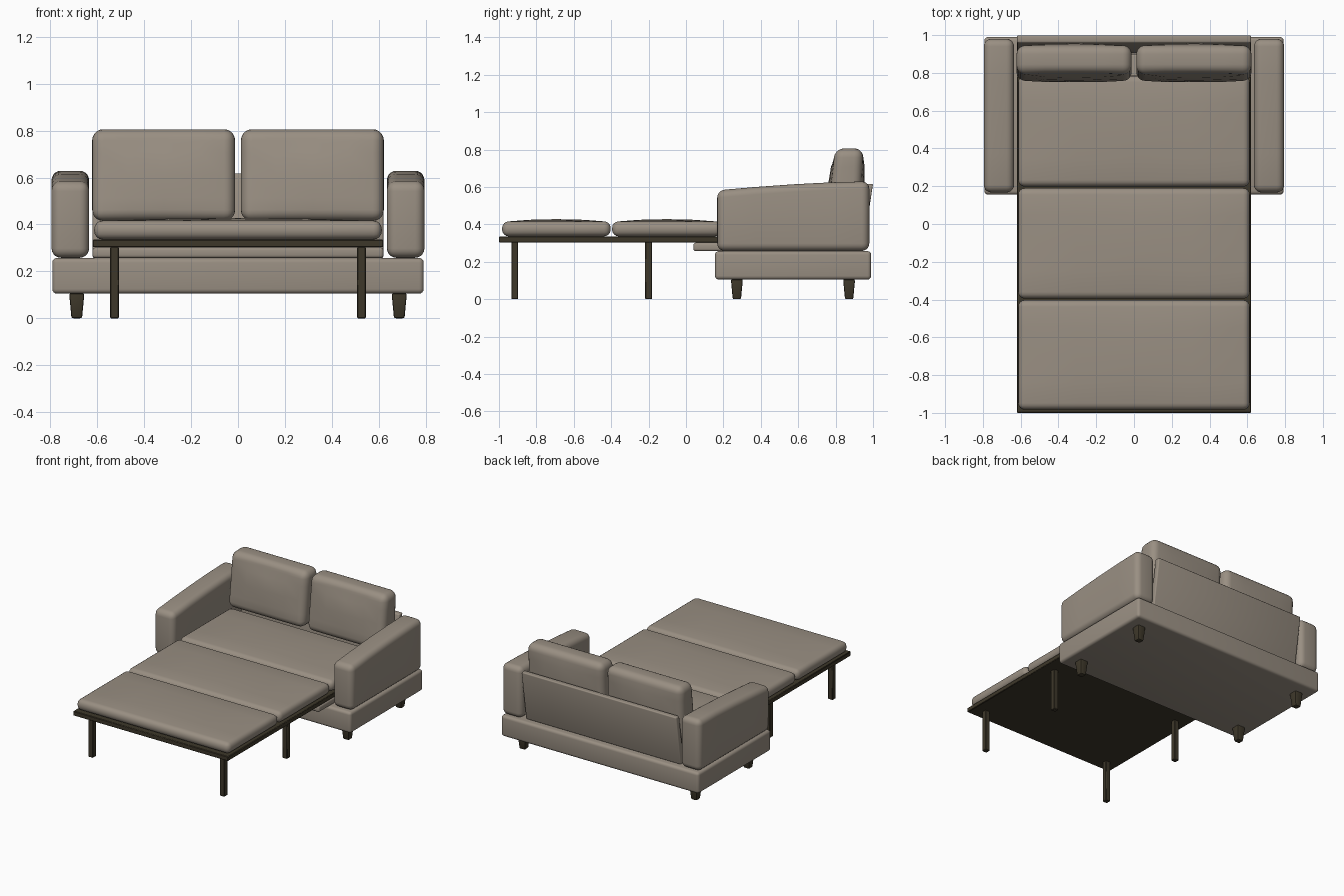
import bpy, bmesh, math
from mathutils import Vector

cube = bpy.data.objects.get("Cube")
if cube:
    bpy.data.objects.remove(cube, do_unlink=True)


def material(name, color):
    m = bpy.data.materials.new(name)
    m.use_nodes = True
    m.diffuse_color = (*color, 1)
    bsdf = m.node_tree.nodes["Principled BSDF"]
    bsdf.inputs["Base Color"].default_value = (*color, 1)
    bsdf.inputs["Roughness"].default_value = 0.8
    return m


FABRIC = material("beige_fabric", (0.32, 0.275, 0.225))
WOOD = material("dark_wood", (0.048, 0.039, 0.023))


def soft_box(name, lo, hi, mat, radius, segments=4, split="", cuts=3, shape=None):
    """Rounded box; split names the axes to subdivide, shape(p, t) moves points
    where t is the position inside the box from 0 to 1."""
    lo, hi = Vector(lo), Vector(hi)
    size = hi - lo
    bm = bmesh.new()
    bmesh.ops.create_cube(bm, size=1)
    for v in bm.verts:
        v.co = Vector(lo[i] + (v.co[i] + 0.5) * size[i] for i in range(3))
    if split:
        axes = ["xyz".index(a) for a in split]
        along = [e for e in bm.edges
                 if any(abs(e.verts[0].co[a] - e.verts[1].co[a]) > 1e-5 for a in axes)]
        bmesh.ops.subdivide_edges(bm, edges=along, cuts=cuts, use_grid_fill=True)
    if shape:
        for v in bm.verts:
            t = Vector((v.co[i] - lo[i]) / size[i] for i in range(3))
            v.co = shape(v.co.copy(), t)
    corners = [e for e in bm.edges if e.calc_face_angle(0) > math.radians(45)]
    bmesh.ops.bevel(bm, geom=corners, offset=radius, segments=segments,
                    profile=0.5, affect='EDGES', clamp_overlap=True)
    bmesh.ops.recalc_face_normals(bm, faces=bm.faces)
    mesh = bpy.data.meshes.new(name)
    bm.to_mesh(mesh)
    bm.free()
    mesh.materials.append(mat)
    ob = bpy.data.objects.new(name, mesh)
    bpy.context.collection.objects.link(ob)
    bpy.ops.object.select_all(action='DESELECT')
    ob.select_set(True)
    bpy.context.view_layer.objects.active = ob
    bpy.ops.object.shade_smooth_by_angle(angle=math.radians(40))
    return ob


def dome(a, b):
    return math.sin(math.pi * a) * math.sin(math.pi * b)


def seat_shape(p, t):
    # Slight crown on the top face
    if t.z > 0.5:
        p.z += 0.012 * dome(t.x, t.y)
    return p


def back_cushion_shape(p, t):
    # Front leans back, both faces are a little plump
    lean = 0.045 if t.y < 0.5 else 0.015
    p.y += lean * t.z + (t.y - 0.5) * 0.03 * dome(t.x, t.z)
    return p


def arm_shape(p, t):
    # Top line rises towards the back in a shallow curve
    if t.z > 0.5:
        p.z -= 0.048 * (1 - t.y) ** 1.6
    return p


def panel_shape(p, t):
    # Backrest panel leans backwards
    p.y += 0.055 * t.z
    return p


def foot_shape(p, t):
    # Narrower at the floor
    k = 0.02 * (1 - t.z)
    p.x += k * (0.5 - t.x)
    p.y += k * (0.5 - t.y)
    return p


# Sofa body
soft_box("base", (-0.792, 0.155, 0.105), (0.792, 0.99, 0.257), FABRIC, 0.02)
soft_box("seat_support", (-0.62, 0.04, 0.257), (0.62, 0.9, 0.302), FABRIC, 0.012, 3)
soft_box("back_panel", (-0.62, 0.905, 0.257), (0.62, 0.945, 0.617), FABRIC, 0.008, 3,
         shape=panel_shape)

# Pull-out frame
soft_box("bed_frame", (-0.62, -1.0, 0.303), (0.62, 0.78, 0.336), WOOD, 0.004, 1)

# Seat and bed cushions
for name, y0, y1 in (("foot_cushion", -0.983, -0.403),
                     ("middle_cushion", -0.395, 0.19),
                     ("rear_cushion", 0.198, 0.785)):
    soft_box(name, (-0.613, y0, 0.336), (0.613, y1, 0.416), FABRIC, 0.035,
             split="xy", shape=seat_shape)

# Mirrored parts
for side, s in (("left", 1), ("right", -1)):
    def span(a, b):
        return sorted((s * a, s * b))

    x0, x1 = span(0.635, 0.795)
    soft_box(side + "_arm", (x0, 0.167, 0.258), (x1, 0.98, 0.63), FABRIC, 0.04, 5,
             split="y", shape=arm_shape)
    x0, x1 = span(0.012, 0.622)
    soft_box(side + "_back_cushion", (x0, 0.752, 0.415), (x1, 0.933, 0.806), FABRIC,
             0.048, 5, split="xz", shape=back_cushion_shape)
    for end, y in (("front", 0.272), ("back", 0.872)):
        x0, x1 = span(0.655, 0.72)
        soft_box(f"{side}_{end}_foot", (x0, y - 0.032, 0), (x1, y + 0.032, 0.106),
                 WOOD, 0.008, 2, shape=foot_shape)
    for end, y in (("outer", -0.916), ("inner", -0.2)):
        x0, x1 = span(0.508, 0.545)
        soft_box(f"{side}_{end}_bed_leg", (x0, y - 0.018, 0), (x1, y + 0.018, 0.305),
                 WOOD, 0.003, 1)
